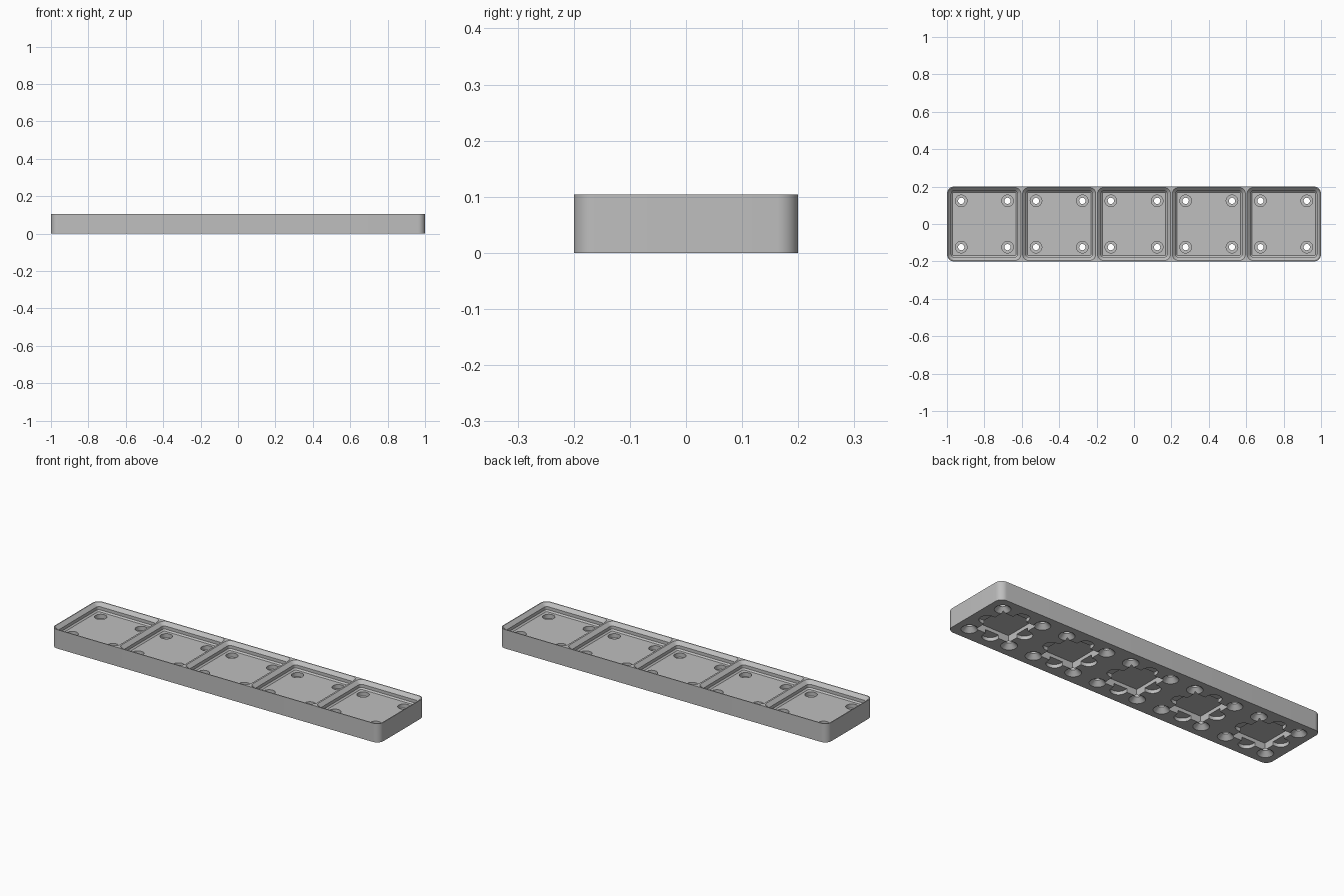
import bpy, bmesh, math

if "Cube" in bpy.data.objects:
    bpy.data.objects.remove(bpy.data.objects["Cube"], do_unlink=True)

MM = 2.0 / 210.0            # dimensions below are in millimetres, 210 mm long
CELL, COUNT = 42.0, 5
FLOOR, TOP = 6.4, 10.9
CENTRES = [(i - (COUNT - 1) / 2) * CELL for i in range(COUNT)]

grey = bpy.data.materials.new("plain grey")
grey.use_nodes = True
grey.diffuse_color = (0.52, 0.52, 0.52, 1)
grey.node_tree.nodes["Principled BSDF"].inputs["Base Color"].default_value = (0.52, 0.52, 0.52, 1)


def rounded_rect(hx, hy, r, steps=10):
    """Counter-clockwise outline of a rounded rectangle."""
    pts = []
    for q, (sx, sy) in enumerate([(1, 1), (-1, 1), (-1, -1), (1, -1)]):
        for s in range(steps + 1):
            a = math.pi / 2 * (q + s / steps)
            pts.append((sx * (hx - r) + r * math.cos(a), sy * (hy - r) + r * math.sin(a)))
    return pts


def circle(r, n=40):
    return [(r * math.cos(2 * math.pi * i / n), r * math.sin(2 * math.pi * i / n)) for i in range(n)]


def loft(bm, layers, cx=0.0, cy=0.0):
    """Closed solid through a stack of (outline, z) layers."""
    rings = [[bm.verts.new(((x + cx) * MM, (y + cy) * MM, z * MM)) for x, y in pts] for pts, z in layers]
    n = len(rings[0])
    for a, b in zip(rings, rings[1:]):
        for i in range(n):
            j = (i + 1) % n
            bm.faces.new((a[i], a[j], b[j], b[i]))
    bm.faces.new(rings[0][::-1])
    bm.faces.new(rings[-1])


def make(name, bm):
    bmesh.ops.recalc_face_normals(bm, faces=bm.faces)
    me = bpy.data.meshes.new(name)
    bm.to_mesh(me)
    bm.free()
    me.materials.append(grey)
    ob = bpy.data.objects.new(name, me)
    bpy.context.collection.objects.link(ob)
    return ob


# Solid slab with rounded corners
bm = bmesh.new()
slab = rounded_rect(CELL * COUNT / 2, CELL / 2, 4.0)
loft(bm, [(slab, 0), (slab, TOP)])
plate = make("baseplate", bm)

# Stepped pockets: chamfer, vertical wall, chamfer
pockets = bmesh.new()
# Holes: countersink below, screw shaft, magnet seat above
holes = bmesh.new()
# Underside square recesses and the four round-ended slots around each
squares = bmesh.new()
slots = bmesh.new()

pocket_steps = [(17.8, 0.8, FLOOR), (18.6, 1.6, FLOOR + 0.8), (18.6, 1.6, FLOOR + 2.6),
                (20.5, 3.5, TOP), (20.5, 3.5, TOP + 1)]
hole_steps = [(4.25, -1), (4.25, 0.03), (1.75, 2.5), (1.75, 4.03), (3.25, 4.03), (3.25, FLOOR + 1)]
slot_outline = [(4.25, 7.875)] + [(4.25 * math.cos(math.pi * i / 24), 12.125 + 4.25 * math.sin(math.pi * i / 24))
                                  for i in range(25)] + [(-4.25, 7.875)]
square_outline = [(-10.7, -10.7), (10.7, -10.7), (10.7, 10.7), (-10.7, 10.7)]

for cx in CENTRES:
    loft(pockets, [(rounded_rect(h, h, r), z) for h, r, z in pocket_steps], cx)
    for sx in (-13, 13):
        for sy in (-13, 13):
            loft(holes, [(circle(r), z) for r, z in hole_steps], cx + sx, sy)
    loft(squares, [(square_outline, -1), (square_outline, 4.0)], cx)
    for c, s in ((1, 0), (0, 1), (-1, 0), (0, -1)):
        turned = [(c * x - s * y, s * x + c * y) for x, y in slot_outline]
        loft(slots, [(turned, -1), (turned, 2.0)], cx)

# Cut everything out of the slab
cutters = [make("pocket_cutter", pockets), make("square_cutter", squares),
           make("slot_cutter", slots), make("hole_cutter", holes)]
for cutter in cutters:
    cutter.hide_render = True
    mod = plate.modifiers.new(cutter.name, 'BOOLEAN')
    mod.operation = 'DIFFERENCE'
    mod.solver = 'EXACT'
    mod.object = cutter

depsgraph = bpy.context.evaluated_depsgraph_get()
result = bpy.data.meshes.new_from_object(plate.evaluated_get(depsgraph))
plate.modifiers.clear()
plate.data = result
result.name = "baseplate"
result.materials.clear()
result.materials.append(grey)
for poly in result.polygons:
    poly.material_index = 0
for cutter in cutters:
    bpy.data.objects.remove(cutter, do_unlink=True)

# Smooth rounded walls, sharp edges elsewhere
bpy.ops.object.select_all(action='DESELECT')
plate.select_set(True)
bpy.context.view_layer.objects.active = plate
bpy.ops.object.shade_smooth_by_angle(angle=math.radians(30))
